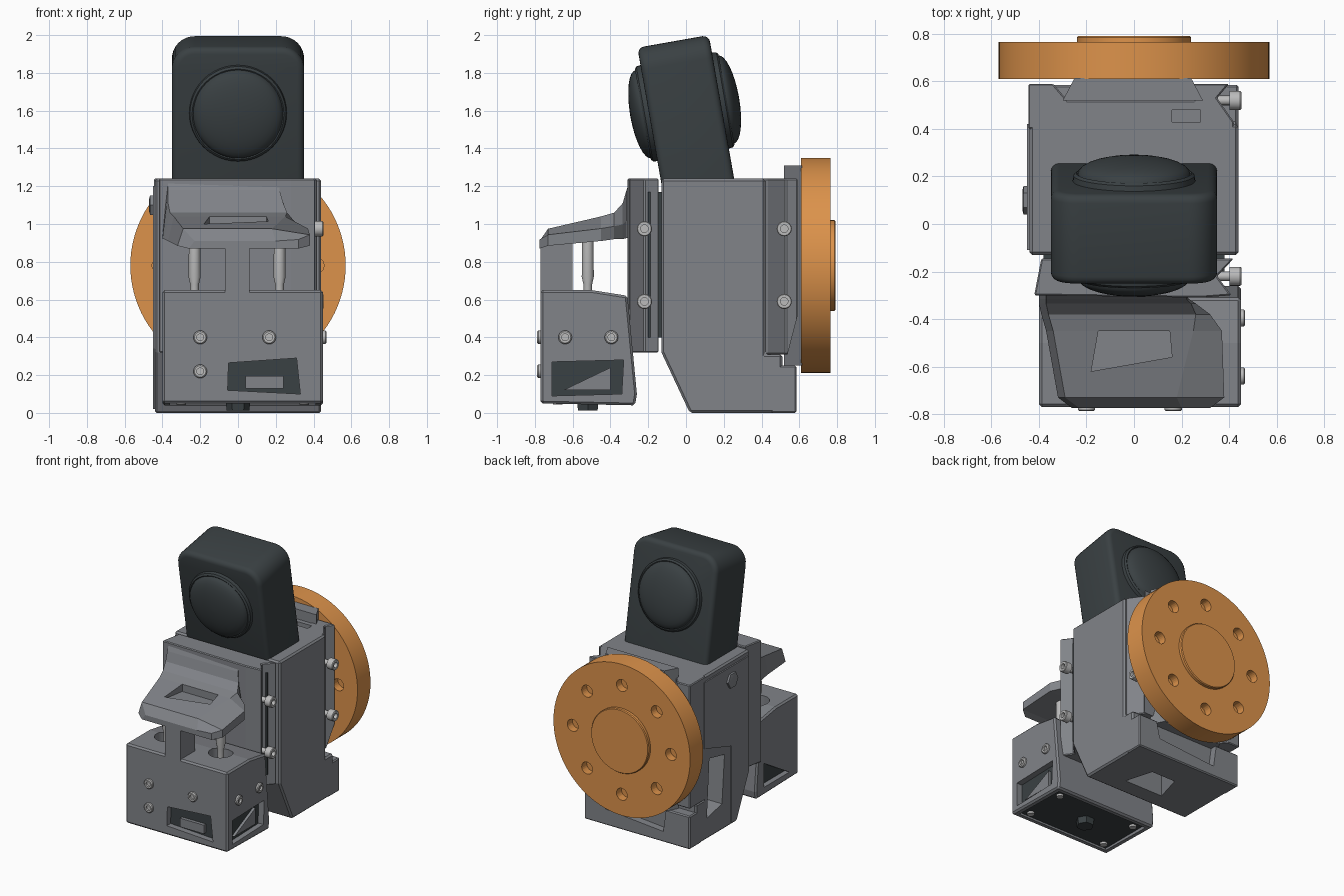
import bpy, bmesh, math
from mathutils import Vector, Matrix

if "Cube" in bpy.data.objects:
    bpy.data.objects.remove(bpy.data.objects["Cube"])


def material(name, rgb):
    m = bpy.data.materials.new(name)
    m.diffuse_color = (*rgb, 1)
    m.use_nodes = True
    m.node_tree.nodes["Principled BSDF"].inputs["Base Color"].default_value = m.diffuse_color
    return m


ORANGE = material("orange", (0.72, 0.29, 0.07))
DARK = material("charcoal", (0.042, 0.052, 0.056))
GREY = material("grey", (0.22, 0.23, 0.25))
STEEL = material("steel", (0.5, 0.5, 0.5))


def finish(name, bm, mat, smooth=False, bevel=0, segs=1):
    bmesh.ops.recalc_face_normals(bm, faces=bm.faces)
    me = bpy.data.meshes.new(name)
    bm.to_mesh(me)
    bm.free()
    me.materials.append(mat)
    ob = bpy.data.objects.new(name, me)
    bpy.context.collection.objects.link(ob)
    bpy.ops.object.select_all(action='DESELECT')
    ob.select_set(True)
    bpy.context.view_layer.objects.active = ob
    if bevel:
        b = ob.modifiers.new("bevel", 'BEVEL')
        b.width, b.segments, b.limit_method = bevel, segs, 'ANGLE'
        bpy.ops.object.modifier_apply(modifier="bevel")
    if smooth:
        bpy.ops.object.shade_smooth_by_angle(angle=math.radians(35))
    return ob


def loft(name, rings, mat=GREY, **kw):
    bm = bmesh.new()
    vs = [[bm.verts.new(p) for p in r] for r in rings]
    n = len(vs[0])
    for a, b in zip(vs, vs[1:]):
        for i in range(n):
            bm.faces.new((a[i], a[(i + 1) % n], b[(i + 1) % n], b[i]))
    bm.faces.new(vs[0])
    bm.faces.new(vs[-1])
    return finish(name, bm, mat, **kw)


def prism(name, axis, pts, lo, hi, mat=GREY, **kw):
    put = {'x': lambda p, t: (t, p[0], p[1]),
           'y': lambda p, t: (p[0], t, p[1]),
           'z': lambda p, t: (p[0], p[1], t)}[axis]
    return loft(name, [[put(p, t) for p in pts] for t in (lo, hi)], mat, **kw)


def box(name, x0, x1, y0, y1, z0, z1, mat=GREY, **kw):
    return prism(name, 'z', [(x0, y0), (x1, y0), (x1, y1), (x0, y1)], z0, z1, mat, **kw)


def lathe(name, prof, loc, direction, mat=GREY, n=24):
    """Revolve (radius, height) points about an axis through loc."""
    rot = Vector(direction).to_track_quat('Z', 'Y').to_matrix()
    rings = [[Vector(loc) + rot @ Vector((r * math.cos(a), r * math.sin(a), h))
              for a in (2 * math.pi * i / n for i in range(n))] for r, h in prof]
    return loft(name, rings, mat, smooth=True)


def cut(ob, *cutters):
    bpy.context.view_layer.objects.active = ob
    for c in cutters:
        c.hide_render = True
        m = ob.modifiers.new("cut", 'BOOLEAN')
        m.operation, m.object, m.solver = 'DIFFERENCE', c, 'EXACT'
        bpy.ops.object.modifier_apply(modifier=m.name)
        bpy.data.objects.remove(c)


# Main body with slanted lower front, side slot and bottom well
body = prism("main_body", 'x', [(-.13, 1.24), (-.13, .32), (.02, 0), (.51, 0),
                                (.51, .31), (.42, .31), (.42, 1.24)], -.44, .44, bevel=.012)
cut(body,
    prism("slot", 'x', [(.20, .2), (.38, .16), (.35, .6), (.17, .56)], -.6, -.2),
    prism("well", 'z', [(-.12, .15), (.2, .15), (.14, .36), (-.06, .36)], -.1, .25))
base = box("rear_base", -.44, .44, .45, .585, 0, .25, bevel=.008)
cut(base, prism("base_notch", 'y', [(-.22, .08), (.26, .12), (.3, .3), (-.25, .3)], .53, .7))
box("body_spine", -.38, .38, -.2, 0, .4, 1.17, DARK)
prism("left_cover", 'x', [(-.11, .34), (.04, .02), (.1, .02), (.1, .6), (.42, .7),
                          (.42, 1.2), (-.11, 1.2)], -.45, -.43)
lathe("left_bolt", [(.06, 0), (.06, .02), (.04, .025)], (-.445, .1, 1.1), (-1, 0, 0), n=6)

# Rear clamp and dovetail plate carrying the disc
clamp = prism("rear_clamp", 'z', [(-.445, .40), (-.445, .59), (-.34, .59), (-.28, .52),
                                  (.25, .52), (.25, .59), (.40, .59), (.35, .53),
                                  (.42, .43), (.42, .40)], .31, 1.24, bevel=.006)
cut(clamp, box("clamp_notch", .16, .28, .43, .48, 1.1, 1.4),
    prism("taper", 'x', [(.59, .30), (.60, .55), (.535, .30)], .2, .6))
prism("dovetail_plate", 'z', [(-.3, .52), (.29, .52), (.24, .615), (-.25, .615)], .25, 1.31)

# Orange disc with hub and eight blind holes on each side
C = Vector((0, 0, .78))
disc = lathe("disc", [(.57, .61), (.57, .765)], C, (0, 1, 0), ORANGE, 96)
bmc = bmesh.new()
for k in range(8):
    a = k * math.pi / 4
    for y in (.61, .765):
        bmesh.ops.create_cone(bmc, cap_ends=True, segments=24, radius1=.045, radius2=.045, depth=.12,
                              matrix=Matrix.Translation((.41 * math.cos(a), y, .78 + .41 * math.sin(a)))
                              @ Matrix.Rotation(math.pi / 2, 4, 'X'))
cut(disc, finish("hole_cutter", bmc, ORANGE))
bpy.ops.object.select_all(action='DESELECT')
disc.select_set(True)
bpy.ops.object.shade_smooth_by_angle(angle=math.radians(35))
lathe("disc_hub", [(.24, .74), (.24, .785), (.235, .792)], C, (0, 1, 0), ORANGE, 64)

# Tilted head block with a dome on both faces
TILT = Matrix.Translation((0, .06, 1.24)) @ Matrix.Rotation(math.radians(10), 4, 'X')
top_z, rad = .738, .12
outline = [(-.35, -.15), (.35, -.15)]
for s, start in ((1, 0), (-1, 90)):
    for i in range(9):
        a = math.radians(start + i * 90 / 8)
        outline.append((s * (.35 - rad) + rad * math.cos(a), top_z - rad + rad * math.sin(a)))
head = loft("head_block", [[TILT @ Vector((x, y, z)) for x, z in outline] for y in (-.192, .192)],
            DARK, smooth=True, bevel=.035, segs=4)
for name, s in (("front_dome", -1), ("rear_dome", 1)):
    prof = [(.26, .18), (.255, .215), (.243, .225)]
    prof += [(.237 * math.cos(t), .222 + .07 * math.sin(t))
             for t in (math.radians(d) for d in range(0, 90, 11))] + [(.002, .292)]
    lathe(name, prof, TILT @ Vector((0, 0, .386)), TILT.to_3x3() @ Vector((0, s, 0)), DARK, 48)

# Front clamp
prism("front_clamp", 'z', [(-.39, -.145), (-.42, -.30), (.28, -.31), (.41, -.30),
                           (.35, -.22), (.42, -.145)], .32, 1.24, bevel=.006)

# Side clamp bolts with hex sockets
for y in (-.22, .52):
    for z in (.59, .975):
        lathe("clamp_bolt", [(.02, -.08), (.02, 0), (.04, 0), (.04, .045), (.036, .05),
                             (.02, .05), (.02, .025), (.002, .025)],
              (.402, y, z), (1, 0, 0), STEEL)

# Canopy arm reaching forward from the front clamp
stations = [(-.29, -.40, .22, .93, 1.24, .22), (-.315, -.40, .23, .925, 1.18, .22),
            (-.335, -.40, .26, .92, 1.11, .24), (-.38, -.39, .32, .92, 1.06, .26),
            (-.45, -.37, .37, .91, 1.04, .25), (-.73, -.32, .38, .885, .975, .18),
            (-.775, -.26, .32, .87, .91, .2)]
arm = loft("canopy_arm", [[(l, y, b), (r, y, b), (r, y, b + .05 + .2 * (t - b - .05)),
                           (tr, y, t), (l + .03, y, t)]
                          for y, l, r, b, t, tr in stations])
cut(arm, prism("arm_recess", 'z', [(-.18, -.62), (.16, -.56), (.15, -.45), (-.15, -.45)], .985, 1.3))

# Front housing with windows, rod pockets and open underside
housing = prism("front_housing", 'x', [(-.77, .05), (-.77, .65), (-.5, .65), (-.31, .62),
                                       (-.26, .1), (-.27, .04)], -.40, .45, bevel=.012)
cut(housing,
    prism("front_window", 'y', [(-.055, .12), (.33, .10), (.31, .29), (-.05, .265)], -.9, -.7),
    prism("side_window", 'x', [(-.71, .09), (-.34, .10), (-.33, .28), (-.71, .27)], .36, .6),
    prism("left_window", 'x', [(-.66, .1), (-.36, .1), (-.36, .28)], -.6, -.33),
    box("underside", -.36, .41, -.73, -.31, 0, .10),
    *[lathe("pocket", [(.085, .5), (.085, .8)], (x, -.52, 0), (0, 0, 1)) for x in (-.23, .22)])
box("inner_unit", -.355, .405, -.725, -.32, .06, .32, DARK)
box("front_connector", .04, .24, -.75, -.7, .13, .195)
prism("side_connector", 'x', [(-.65, .12), (-.4, .12), (-.4, .24)], .39, .425)
prism("front_post", 'y', [(-.07, .6), (.06, .6), (.06, .9), (-.07, .9)], -.77, -.6)

# Tapered rods between housing and canopy
for x in (-.23, .22):
    lathe("rod", [(.045, .49), (.045, .53), (.023, .56), (.023, .68), (.032, .72), (.03, .91)],
          (x, -.52, 0), (0, 0, 1), STEEL, 12)

# Small housing screws: front, both sides and underside
SCREW = [(.036, -.01), (.036, .012), (.03, .018), (.018, .018), (.018, .004), (.002, .004)]
for x, z in ((-.2, .4), (.165, .4), (-.2, .22)):
    lathe("front_screw", SCREW, (x, -.77, z), (0, -1, 0), STEEL)
for y in (-.64, -.395):
    lathe("side_screw", SCREW, (.45, y, .4), (1, 0, 0), STEEL)
for x in (-.3, .35):
    for y in (-.68, -.37):
        lathe("bottom_screw", [(.025, 0), (.025, .015)], (x, y, .06), (0, 0, -1), STEEL)
lathe("bottom_nub", [(.065, 0), (.06, .05)], (.0, -.52, .062), (0, 0, -1), DARK, 6)
